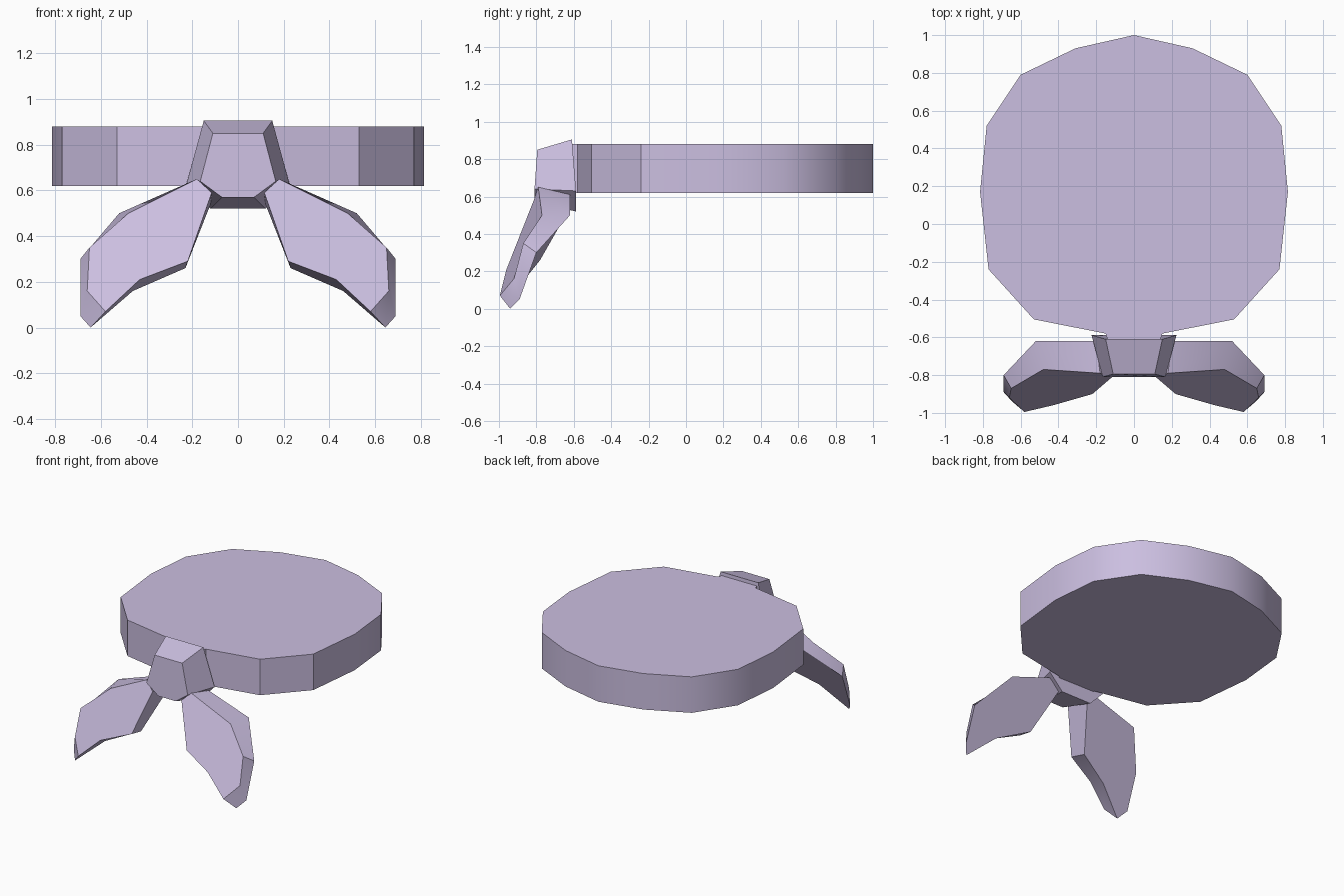
import bpy, bmesh, math

if "Cube" in bpy.data.objects:
    bpy.data.objects.remove(bpy.data.objects["Cube"])

mat = bpy.data.materials.new("pale lavender cloth")
mat.diffuse_color = (0.60, 0.52, 0.75, 1)
mat.use_nodes = True
mat.node_tree.nodes["Principled BSDF"].inputs["Base Color"].default_value = mat.diffuse_color


def loft(name, ring_a, ring_b, mirror=False):
    """Solid between two matching loops, capped at both ends."""
    bm = bmesh.new()
    a = [bm.verts.new(p) for p in ring_a]
    b = [bm.verts.new(p) for p in ring_b]
    bm.faces.new(a)
    bm.faces.new(b[::-1])
    n = len(a)
    for i in range(n):
        j = (i + 1) % n
        bm.faces.new((a[i], b[i], b[j], a[j]))
    if mirror:
        geo = bmesh.ops.duplicate(bm, geom=bm.verts[:] + bm.edges[:] + bm.faces[:])["geom"]
        for v in [g for g in geo if isinstance(g, bmesh.types.BMVert)]:
            v.co.x = -v.co.x
    bmesh.ops.recalc_face_normals(bm, faces=bm.faces[:])
    me = bpy.data.meshes.new(name)
    bm.to_mesh(me)
    bm.free()
    me.materials.append(mat)
    ob = bpy.data.objects.new(name, me)
    bpy.context.collection.objects.link(ob)
    bpy.ops.object.select_all(action='DESELECT')
    ob.select_set(True)
    bpy.context.view_layer.objects.active = ob
    bpy.ops.object.shade_smooth_by_angle(angle=math.radians(32))
    return ob


# wide closed head band
half = [(0.31, 0.93), (0.60, 0.79), (0.78, 0.52), (0.815, 0.17),
        (0.77, -0.24), (0.53, -0.505), (0.15, -0.58), (0.14, -0.61)]
outline = [(0, 1.0)] + half + [(-x, y) for x, y in reversed(half)]
loft("head_band", [(x, y, 0.62) for x, y in outline],
     [(x, y, 0.88) for x, y in outline])


# tapered hexagonal knot
def symmetric(side):
    return side + [(-x, y, z) for x, y, z in reversed(side)]


loft("knot",
     symmetric([(0.11, -0.795, 0.85), (0.165, -0.81, 0.64), (0.07, -0.81, 0.57)]),
     symmetric([(0.15, -0.61, 0.905), (0.225, -0.588, 0.63), (0.12, -0.588, 0.52)]))

# two hanging leaf-shaped tails
front = [(0.18, -0.79, 0.65), (0.48, -0.77, 0.50), (0.65, -0.87, 0.35),
         (0.66, -0.92, 0.16), (0.58, -0.995, 0.07), (0.43, -0.96, 0.21),
         (0.22, -0.90, 0.29), (0.115, -0.81, 0.59)]
back = [(0.20, -0.62, 0.61), (0.52, -0.62, 0.50), (0.69, -0.80, 0.30),
        (0.69, -0.89, 0.05), (0.645, -0.94, 0.0), (0.46, -0.86, 0.16),
        (0.23, -0.78, 0.26), (0.12, -0.62, 0.54)]
loft("tails", front, back, mirror=True)
